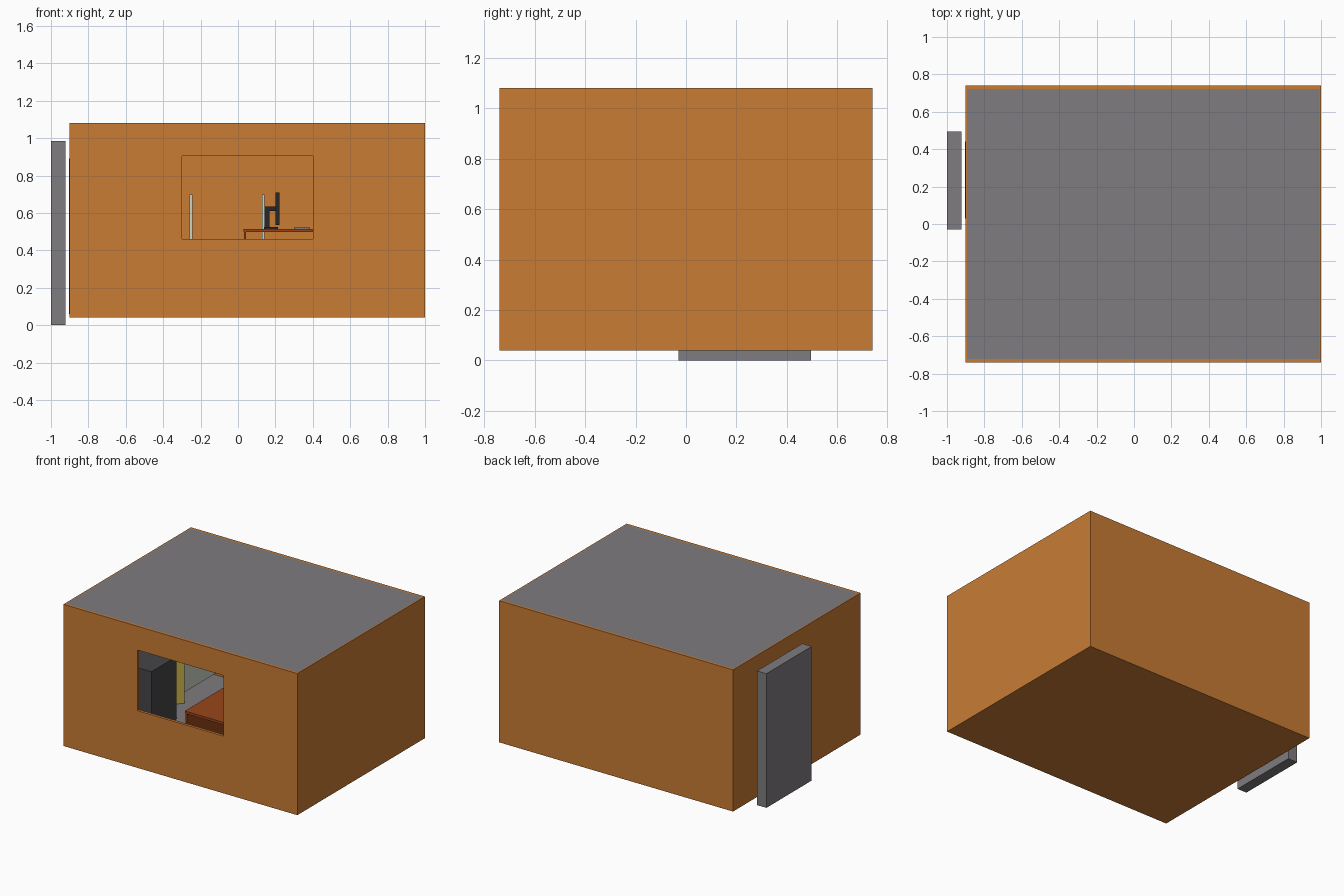
import bpy
from math import radians

if "Cube" in bpy.data.objects:
    bpy.data.objects.remove(bpy.data.objects["Cube"])


def material(name, r, g, b):
    m = bpy.data.materials.new(name)
    m.diffuse_color = (r, g, b, 1)
    m.use_nodes = True
    m.node_tree.nodes["Principled BSDF"].inputs["Base Color"].default_value = m.diffuse_color
    return m


ORANGE = material("orange_wall", 0.58, 0.20, 0.034)
GREY = material("warm_grey", 0.21, 0.20, 0.21)
YELLOW = material("yellow_door", 0.55, 0.42, 0.06)
PALE = material("pale_panel", 0.60, 0.66, 0.55)
BROWN = material("brown_wood", 0.32, 0.06, 0.01)
BLACK = material("black_plastic", 0.02, 0.02, 0.02)
DARK = material("dark_grey", 0.06, 0.06, 0.065)


def box(name, x, y, z, mat=None, rot=0):
    """Box from three (low, high) ranges, turned about z."""
    centre = [(a + b) / 2 for a, b in (x, y, z)]
    bpy.ops.mesh.primitive_cube_add(size=1, location=centre)
    ob = bpy.context.object
    ob.name = name
    ob.scale = [b - a for a, b in (x, y, z)]
    ob.rotation_euler.z = radians(rot)
    if mat:
        ob.data.materials.append(mat)
    return ob


def cut(target, x, y, z):
    cutter = box("cutter", x, y, z)
    cutter.hide_render = True
    mod = target.modifiers.new("cut", 'BOOLEAN')
    mod.operation = 'DIFFERENCE'
    mod.solver = 'EXACT'
    mod.object = cutter
    bpy.context.view_layer.objects.active = target
    bpy.ops.object.modifier_apply(modifier=mod.name)
    bpy.data.objects.remove(cutter, do_unlink=True)


# Room shell: open-topped box with a window in the front wall
walls = box("walls", (-0.9, 1.0), (-0.74, 0.74), (0.04, 1.08), ORANGE)
cut(walls, (-0.89, 0.99), (-0.72, 0.72), (0.055, 1.2))
cut(walls, (-0.3, 0.4), (-0.85, -0.65), (0.46, 0.905))
box("roof", (-0.892, 0.992), (-0.722, 0.722), (1.06, 1.08), GREY)
box("floor", (-0.889, 0.989), (-0.719, 0.719), (0.056, 0.062), GREY)

# Grey slab outside the left wall, and the leaf on the wall behind it
box("outer_slab", (-1.0, -0.923), (-0.03, 0.495), (0, 0.985), GREY)
box("wall_leaf", (-0.904, -0.898), (0.03, 0.44), (0.06, 0.89), DARK)

# Door standing open at an angle inside
box("inner_door", (-0.932, -0.548), (0.09, 0.11), (0.065, 0.89), YELLOW, 44)

# Row of evenly spaced partitions against the back wall
for i in range(3):
    x = -0.635 + 0.385 * i
    box(f"partition_{i + 1}", (x - 0.008, x + 0.008), (0.25, 0.72), (0.12, 0.70), PALE)

# Dark cabinet to the left of the window
box("cabinet", (-0.80, -0.50), (-0.29, 0.0), (0.062, 0.52), DARK)

# Desk: top and two end panels
box("desk_top", (0.03, 0.62), (-0.66, 0.12), (0.497, 0.515), BROWN)
for name, x in (("left", 0.033), ("right", 0.607)):
    box(f"desk_{name}_panel", (x, x + 0.01), (-0.655, 0.115), (0.062, 0.498), BROWN)

# Monitor seen edge-on, and keyboard
box("monitor_base", (0.14, 0.215), (-0.34, -0.20), (0.515, 0.524), BLACK)
box("monitor_post", (0.142, 0.168), (-0.29, -0.25), (0.52, 0.635), BLACK)
box("monitor_arm", (0.145, 0.21), (-0.29, -0.25), (0.61, 0.635), BLACK)
box("monitor_screen", (0.20, 0.222), (-0.38, -0.10), (0.535, 0.71), BLACK)
box("keyboard", (0.30, 0.385), (-0.36, -0.14), (0.515, 0.523), GREY)
